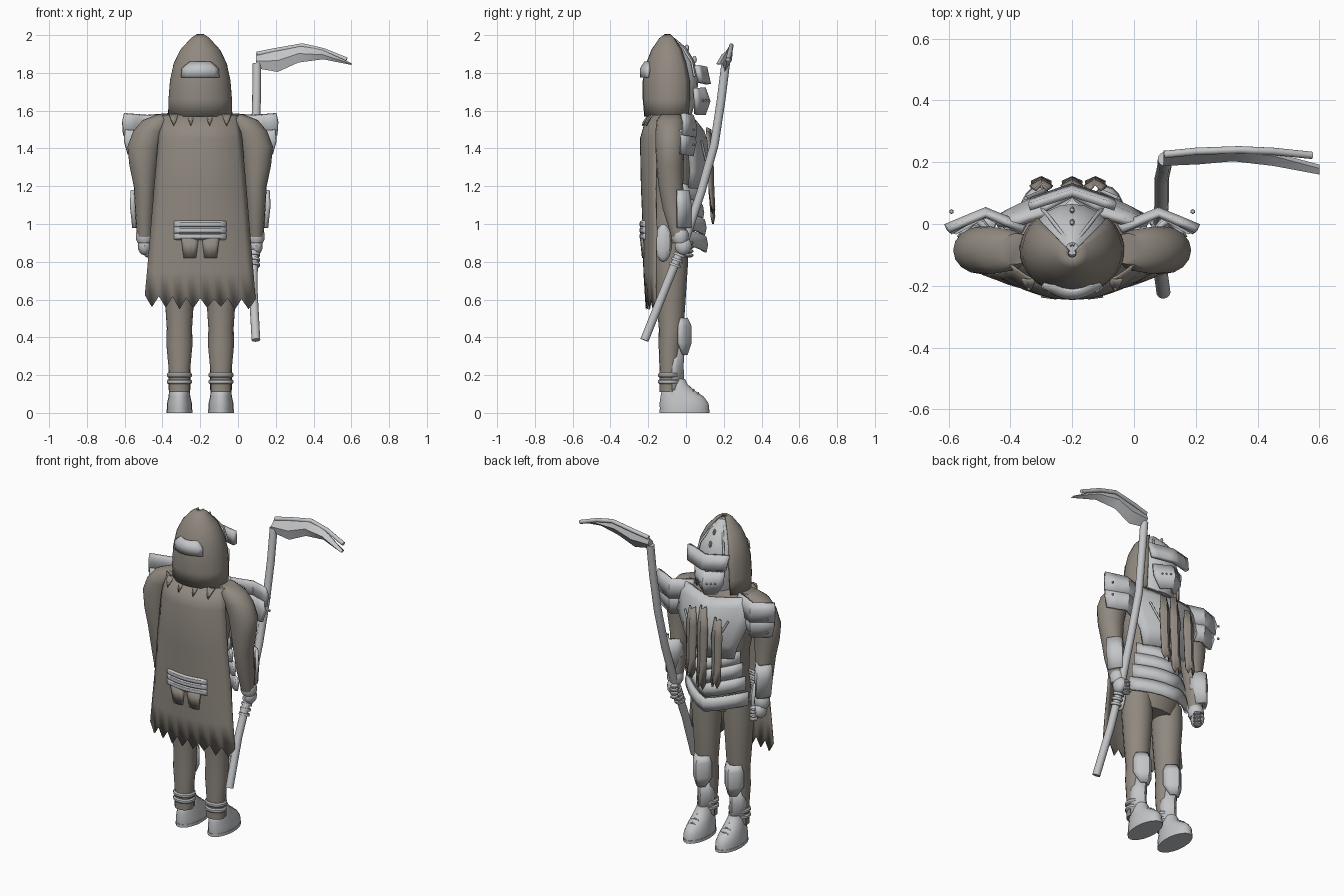
import bpy, bmesh, math, random
from mathutils import Vector

random.seed(4)
if "Cube" in bpy.data.objects:
    bpy.data.objects.remove(bpy.data.objects["Cube"])
CX = -0.2      # body centre line
parts = []


def material(name, rgb):
    m = bpy.data.materials.new(name)
    m.use_nodes = True
    m.diffuse_color = (*rgb, 1)
    m.node_tree.nodes["Principled BSDF"].inputs["Base Color"].default_value = (*rgb, 1)
    return m


CLOTH = material("worn cloth", (0.28, 0.25, 0.215))
STEEL = material("pale steel", (0.55, 0.56, 0.575))


def finish(name, bm, mat, thick=0):
    bmesh.ops.recalc_face_normals(bm, faces=bm.faces)
    me = bpy.data.meshes.new(name)
    bm.to_mesh(me)
    bm.free()
    ob = bpy.data.objects.new(name, me)
    bpy.context.collection.objects.link(ob)
    me.materials.append(mat)
    if thick:
        mod = ob.modifiers.new("thickness", 'SOLIDIFY')
        mod.thickness, mod.offset = thick, 0
    parts.append(ob)
    return ob


def skin(name, sections, mat, closed=True, thick=0):
    """Bridge equal-length point rows; closed rows become capped solids."""
    bm = bmesh.new()
    rows = [[bm.verts.new(p) for p in s] for s in sections]
    n = len(rows[0])
    for a, b in zip(rows, rows[1:]):
        for i in range(n if closed else n - 1):
            j = (i + 1) % n
            bm.faces.new((a[i], a[j], b[j], b[i]))
    if closed:
        bm.faces.new(rows[0])
        bm.faces.new(rows[-1])
    return finish(name, bm, mat, thick)


def loft(name, rings, mat, n=16, gap=0, thick=0):
    """Ellipse rings (x, y, z, rx, ry); gap leaves an opening toward +y."""
    span = 2 * math.pi - gap
    steps = n + 1 if gap else n
    angles = [math.pi / 2 + gap / 2 + span * i / n for i in range(steps)]
    secs = [[(x + rx * math.cos(a), y + ry * math.sin(a), z) for a in angles]
            for x, y, z, rx, ry in rings]
    return skin(name, secs, mat, not gap, thick)


def sheet(name, cx, rows, mat, thick=0.02, cols=8, p=1, rag=0):
    """Bowed plate; rows are (z, half width, edge y, middle y, edge lift)."""
    secs = []
    for k, (z, hw, ye, ym, lift) in enumerate(rows):
        us = [2 * i / cols - 1 for i in range(cols + 1)]
        last = rag if k == len(rows) - 1 else 0
        secs.append([(cx + hw * u, ye + (ym - ye) * (1 - abs(u) ** p),
                      z + lift * abs(u) + last * random.uniform(.4, 1) * (-1) ** i)
                     for i, u in enumerate(us)])
    return skin(name, secs, mat, False, thick)


def tube(name, pts, r, mat, n=14):
    pts = [Vector(p) for p in pts]
    secs = []
    for i, p in enumerate(pts):
        d = (pts[min(i + 1, len(pts) - 1)] - pts[max(i - 1, 0)]).normalized()
        side = d.orthogonal().normalized() if i == 0 else (side - d * side.dot(d)).normalized()
        up = d.cross(side)
        secs.append([p + r * (math.cos(t) * side + math.sin(t) * up)
                     for t in (2 * math.pi * k / n for k in range(n))])
    return skin(name, secs, mat)


def ball(name, loc, size, mat, u=12, v=8):
    bm = bmesh.new()
    bmesh.ops.create_uvsphere(bm, u_segments=u, v_segments=v, radius=1)
    bmesh.ops.scale(bm, vec=size, verts=bm.verts)
    bmesh.ops.translate(bm, vec=loc, verts=bm.verts)
    return finish(name, bm, mat)


# Torso and collar
loft("torso", [(CX, -.08, z, rx, ry) for z, rx, ry in (
    (.82, .15, .09), (.92, .18, .125), (1.05, .16, .125), (1.2, .165, .13),
    (1.4, .21, .15), (1.52, .22, .135), (1.57, .18, .11), (1.62, .1, .09))], CLOTH)

# Hood, helmet and face armour
loft("hood", [(CX, y, z, rx, ry) for y, z, rx, ry in (
    (-.085, 1.57, .165, .13), (-.085, 1.66, .163, .138), (-.085, 1.76, .155, .138),
    (-.088, 1.85, .135, .117), (-.09, 1.92, .1, .088), (-.095, 1.98, .045, .042),
    (-.095, 2.0, .015, .015))], CLOTH, n=20, gap=1.5, thick=.012)
loft("helmet", [(CX, y, z, rx, ry) for y, z, rx, ry in (
    (-.06, 1.58, .11, .09), (-.055, 1.68, .132, .115), (-.055, 1.78, .132, .12),
    (-.06, 1.86, .112, .105), (-.07, 1.93, .072, .075), (-.08, 1.985, .02, .02))], STEEL, n=20)
sheet("helmet_back_plate", CX, [(1.775, .097, -.2, -.236, 0), (1.82, .095, -.195, -.237, 0),
                                (1.855, .055, -.19, -.215, 0)], STEEL, .015, 8, 2)
sheet("visor", CX, [(1.83, .14, .055, .1, .01), (1.74, .13, .075, .12, .01)], STEEL, .025)
sheet("jaw_plate", CX, [(1.72, .1, .045, .095, 0), (1.65, .095, .05, .12, 0),
                        (1.58, .05, .05, .095, 0)], STEEL)
for y, z in ((.045, 1.87), (.005, 1.93)):
    ball("crest_stud", (CX, y, z), (.008, .012, .02), STEEL, 8, 6)
for s in (-1, 1):
    tube("helmet_trim", [(CX + s * .095, .045, 1.78), (CX + s * .08, .03, 1.86),
                         (CX + s * .045, -.015, 1.93), (CX, -.07, 1.985)], .006, STEEL)
    for k in range(3):
        ball("jaw_rivet", (CX + s * (.025 + .02 * k), .118 - .014 * k, 1.655), (.006,) * 3, STEEL, 6, 4)

# Breastplate, waist bands and belt
sheet("breastplate", CX, [(1.54, .19, .0, .045, .03), (1.49, .245, .0, .085, .03),
                          (1.4, .235, .02, .112, 0), (1.28, .18, .03, .105, 0),
                          (1.19, .15, .02, .075, 0)], STEEL, .025, 8, 1.4)
for s in (-1, 1):
    tube("chest_ridge", [(CX + s * .15, .083, 1.44), (CX + s * .09, .109, 1.32)], .006, STEEL)
for k, (z, hw, y) in enumerate(((1.17, .155, .07), (1.1, .17, .08), (1.02, .19, .092), (.93, .21, .1))):
    sheet("waist_band", CX, [(z, hw, -.03, y, .045), (z - .04, hw + .005, -.025, y + .008, .045),
                             (z - .08, hw, -.03, y, .045)], STEEL, .018, 8, 1.6)
for z in (.935, .967, .999):
    sheet("belt", CX, [(z + d, .135, e + .025, e, 0) for d, e in
                       ((.014, -.23), (.006, -.236), (-.006, -.236), (-.014, -.23))],
          STEEL, .02, 8, 2)

# Torn cloth strips on the chest
for x, top, low in ((-.1, 1.45, 1.05), (0, 1.5, 1.02), (.075, 1.48, 1.08)):
    mid = (top + low) / 2
    sheet("chest_strip", CX + x, [(top, .02, .11, .13, .01), (mid + .1, .036, .12, .14, 0),
                                  (mid - .1, .03, .125, .145, 0), (low, .032, .135, .15, 0)],
          CLOTH, .01, 4, 1, .025)

# Ragged cape with torn collar flaps and rear pouches
sheet("cape", CX, [(1.575, .2, -.13, -.205, 0), (1.45, .22, -.15, -.24, 0),
                   (1.2, .242, -.16, -.235, 0), (.96, .262, -.155, -.225, 0),
                   (.75, .28, -.16, -.222, 0), (.585, .292, -.16, -.21, 0)],
      CLOTH, .008, 16, 2.4, .04)
for s in (-1, 1):
    for x, w in ((.14, .025), (.05, .02)):
        sheet("collar_flap", CX + s * x, [(1.58, w, -.205 + x * .2, -.21 + x * .2, 0),
                                          (1.52, w * .4, -.235 + x * .2, -.24 + x * .2, .02)], CLOTH, .008, 4)
    sheet("rear_pouch", CX + s * .055, [(.925, .045, -.232, -.238, 0), (.82, .032, -.221, -.227, 0)],
          CLOTH, .012, 4)

# Limbs and their armour
for s in (-1, 1):
    side = "left" if s > 0 else "right"
    X = lambda d: CX + s * d
    fwd = .045 if s > 0 else .03
    loft(side + "_arm", [(X(x), y, z, rx, ry) for x, y, z, rx, ry in (
        (.18, -.08, 1.58, .05, .05), (.22, -.085, 1.55, .085, .07), (.265, -.085, 1.49, .09, .077),
        (.295, -.085, 1.41, .09, .077), (.3, -.085, 1.31, .075, .072), (.295, -.08, 1.2, .057, .065),
        (.295, -.065, 1.08, .05, .058), (.295, fwd - .08, .93, .04, .042))], CLOTH)
    # Shoulder plates
    for name, rows in (("upper", ((1.575, .12, -.02, .03), (1.53, .13, -.01, .045), (1.46, .125, -.015, .045))),
                       ("lower", ((1.49, .115, -.025, .04), (1.43, .12, -.02, .045), (1.36, .1, -.025, .03)))):
        sheet(f"{side}_{name}_shoulder_plate", X(.28), [(z, hw, a, b, .01) for z, hw, a, b in rows],
              STEEL, .02, 4)
    for z in (1.5, 1.42):
        ball("shoulder_rivet", (X(.39), .04, z), (.008,) * 3, STEEL, 6, 4)
    # Forearm guard and hand
    sheet(side + "_forearm_guard", X(.31), [(1.18, .05, -.045, .01, 0), (1.1, .055, -.045, .02, 0),
          (.98, .042, -.045, .02, 0)], STEEL, .018, 6, 1.6)
    loft(side + "_cuff", [(X(.295), fwd - .075, z, r, r) for z, r in
                          ((.9, .036), (.92, .046), (.95, .046), (.965, .04))], STEEL, 12)
    ball(side + "_hand", (X(.295), fwd - .06, .885), (.036, .045, .05), STEEL)
    for k in range(4):
        ball(side + "_finger", (X(.27), fwd - .03, .9 - .022 * k), (.025, .026, .012), STEEL, 8, 6)
    ball(side + "_hip_plate", (X(.2), -.12, .9), (.03, .045, .1), STEEL, 10, 8)
    # Leg, knee and shin
    loft(side + "_leg", [(X(.11), y, z, rx, ry) for y, z, rx, ry in (
        (-.09, .11, .056, .05), (-.09, .22, .056, .05), (-.085, .36, .069, .06), (-.078, .45, .067, .066),
        (-.08, .6, .077, .078), (-.08, .78, .088, .09), (-.08, .9, .085, .09))], CLOTH)
    sheet(side + "_knee_plate", X(.11), [(.5, .045, -.035, .0, 0), (.46, .06, -.04, .02, 0),
          (.37, .06, -.04, .02, 0), (.31, .025, -.02, .0, 0)], STEEL, .018, 6, 1.5)
    sheet(side + "_shin_plate", X(.11), [(.35, .045, -.06, -.015, 0), (.25, .05, -.075, -.022, 0),
          (.12, .05, -.075, -.015, 0)], STEEL, .018, 6, 1.6)
    for z in (.165, .2):
        loft(side + "_ankle_strap", [(X(.11), -.088, z + d, r, r - .007) for d, r in
             ((-.013, .06), (-.006, .066), (.006, .066), (.013, .06))], STEEL)
    # Boot
    loft(side + "_boot", [(X(.11), y, z, rx, ry) for y, z, rx, ry in (
        (-.008, .015, .066, .13), (-.01, .05, .066, .13), (-.02, .085, .058, .115),
        (-.04, .115, .055, .09), (-.045, .15, .046, .055), (-.045, .18, .035, .04))], STEEL, 20)
    loft(side + "_sole", [(X(.11), -.008, z, .068, .133) for z in (0, .018)], STEEL, 20)
    for k in range(3):
        y, z = .012 + .025 * k, .14 - .018 * k
        tube("boot_lace", [(X(.11) - .025, y, z - .008), (X(.11), y + .004, z + .002),
                           (X(.11) + .025, y, z - .008)], .004, STEEL)

# Scythe shaft, grip rings and blade
tube("scythe_shaft", [(.095, -.22, .385), (.08, -.11, .66), (.085, 0, .93), (.09, .08, 1.17),
                      (.09, .15, 1.42), (.098, .185, 1.65), (.1, .21, 1.85)], .023, STEEL)
for k in range(4):
    y, z = -.02 - .012 * k, .87 - .027 * k
    tube("grip_ring", [(.084, y, z), (.084, y - .005, z - .013)], .032, STEEL)
skin("scythe_blade", [[(x, yt, zt), (x, yt + .012, (zt + zb) / 2), (x, yb, zb),
                       (x, yb - .012, (zt + zb) / 2)] for x, zt, zb, yt, yb in (
    (.095, 1.9, 1.825, .225, .2), (.21, 1.925, 1.805, .23, .205), (.32, 1.95, 1.855, .235, .215),
    (.45, 1.92, 1.872, .22, .2), (.6, 1.852, 1.842, .18, .172))], STEEL)
tube("blade_spine", [(.1, .225, 1.9), (.2, .235, 1.92), (.34, .24, 1.945), (.45, .235, 1.92),
                     (.575, .222, 1.87)], .012, STEEL)

# Smooth the rounded parts, keep creases sharp
bpy.ops.object.select_all(action='DESELECT')
for ob in parts:
    ob.select_set(True)
bpy.context.view_layer.objects.active = parts[0]
bpy.ops.object.shade_smooth_by_angle(angle=math.radians(35))
